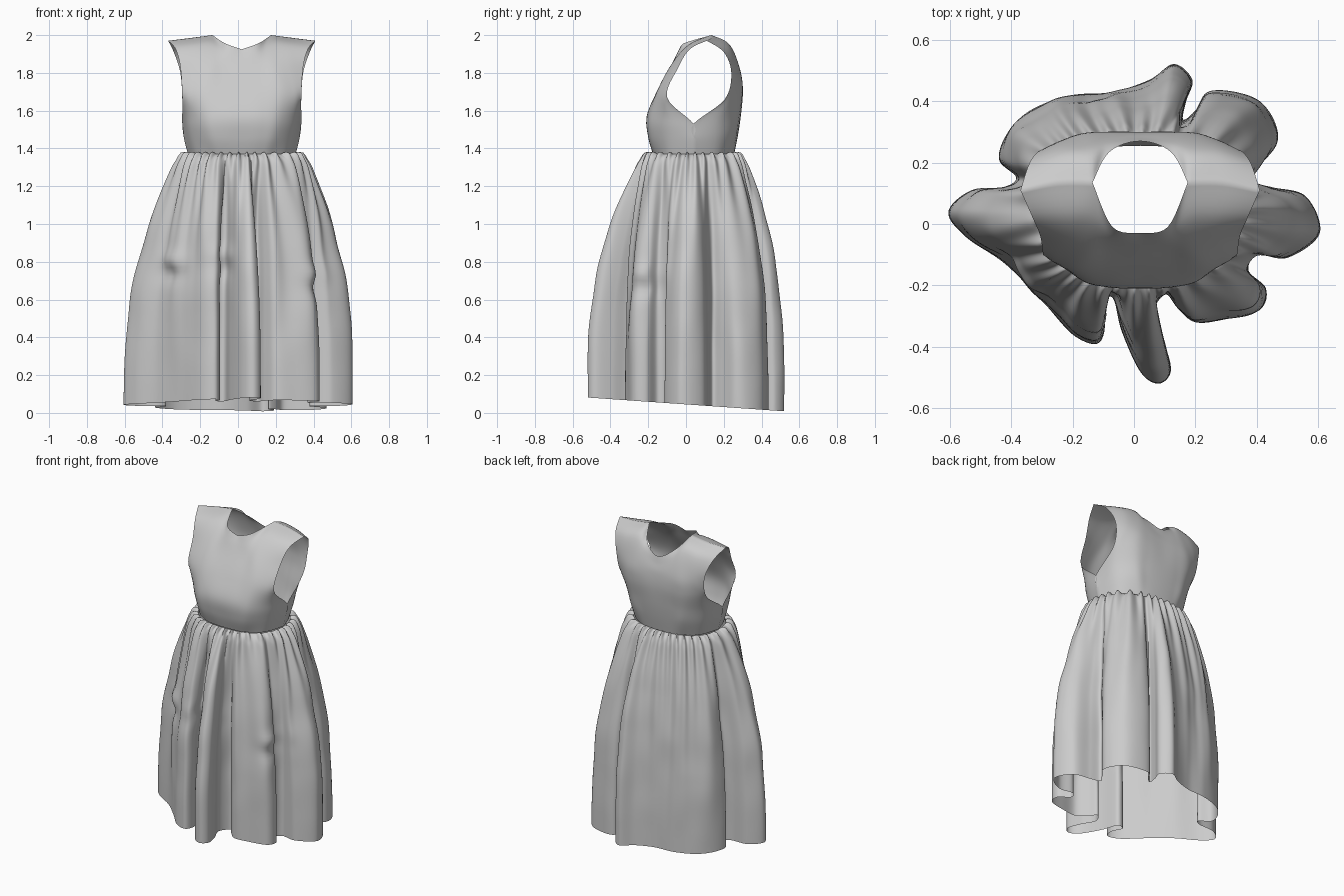
import bpy, bmesh, math
from mathutils import Vector, noise

if "Cube" in bpy.data.objects:
    bpy.data.objects.remove(bpy.data.objects["Cube"])

CX, CY = 0.02, 0.0375          # waist centre


def catmull(pts, n, closed=False):
    """Resample a point row with a smooth curve, n steps per span."""
    m, out = len(pts), []
    get = (lambda i: pts[i % m]) if closed else (lambda i: pts[min(max(i, 0), m - 1)])
    for i in range(m if closed else m - 1):
        a, b, c, d = get(i - 1), get(i), get(i + 1), get(i + 2)
        for k in range(n):
            t = k / n
            out.append(0.5 * (2 * b + (c - a) * t + (2 * a - 5 * b + 4 * c - d) * t * t
                              + (3 * b - a - 3 * c + d) * t ** 3))
    if not closed:
        out.append(pts[-1].copy())
    return out


def even(loop, n):
    """Respace a closed loop evenly by arc length."""
    ext = loop + [loop[0]]
    acc = [0.0]
    for a, b in zip(ext, ext[1:]):
        acc.append(acc[-1] + (b - a).length)
    out, k = [], 0
    for i in range(n):
        t = acc[-1] * i / n
        while acc[k + 1] < t:
            k += 1
        out.append(ext[k].lerp(ext[k + 1], (t - acc[k]) / (acc[k + 1] - acc[k])))
    return out


def add_grid(bm, rows, closed=False):
    vs = [[bm.verts.new(p) for p in r] for r in rows]
    n = len(rows[0])
    for a, b in zip(vs, vs[1:]):
        for i in range(n if closed else n - 1):
            j = (i + 1) % n
            bm.faces.new((a[i], a[j], b[j], b[i]))


def finish(bm, name):
    bmesh.ops.remove_doubles(bm, verts=bm.verts, dist=0.0004)
    bmesh.ops.recalc_face_normals(bm, faces=bm.faces)
    me = bpy.data.meshes.new(name)
    bm.to_mesh(me)
    bm.free()
    ob = bpy.data.objects.new(name, me)
    bpy.context.collection.objects.link(ob)
    bpy.ops.object.select_all(action='DESELECT')
    ob.select_set(True)
    bpy.context.view_layer.objects.active = ob
    bpy.ops.object.shade_smooth_by_angle(angle=math.radians(60))
    return ob


# Bodice half panels: rows from waist to shoulder, columns from centre to side / armhole
front = [
    [(0, -.175, 1.37), (.09, -.17, 1.37), (.155, -.152, 1.37), (.24, -.088, 1.37), (.285, .04, 1.37)],
    [(0, -.2, 1.46), (.1, -.197, 1.46), (.18, -.175, 1.46), (.265, -.09, 1.46), (.305, .04, 1.45)],
    [(0, -.208, 1.57), (.11, -.203, 1.57), (.2, -.178, 1.56), (.285, -.09, 1.55), (.315, .04, 1.53)],
    [(0, -.155, 1.7), (.1, -.155, 1.7), (.2, -.15, 1.7), (.28, -.125, 1.68), (.315, -.10, 1.67)],
    [(0, -.085, 1.83), (.1, -.083, 1.83), (.17, -.08, 1.84), (.25, -.065, 1.835), (.325, -.04, 1.83)],
    [(0, -.055, 1.885), (.09, -.045, 1.9), (.16, .015, 1.95), (.25, .02, 1.945), (.35, .02, 1.925)],
    [(0, -.03, 1.925), (.09, -.01, 1.957), (.155, .135, 2.0), (.27, .135, 1.985), (.39, .11, 1.97)],
]
back = [
    [(0, .255, 1.37), (.09, .25, 1.37), (.155, .23, 1.37), (.24, .165, 1.37), (.285, .04, 1.37)],
    [(0, .275, 1.47), (.1, .27, 1.47), (.18, .255, 1.47), (.265, .175, 1.46), (.305, .04, 1.45)],
    [(0, .29, 1.57), (.11, .285, 1.57), (.2, .265, 1.56), (.285, .18, 1.55), (.315, .04, 1.53)],
    [(0, .3, 1.68), (.1, .3, 1.68), (.2, .29, 1.68), (.285, .245, 1.68), (.315, .205, 1.66)],
    [(0, .295, 1.77), (.1, .295, 1.78), (.18, .29, 1.79), (.26, .27, 1.79), (.325, .24, 1.8)],
    [(0, .28, 1.83), (.1, .265, 1.88), (.16, .235, 1.945), (.26, .23, 1.93), (.36, .2, 1.91)],
    [(0, .27, 1.87), (.1, .235, 1.925), (.155, .135, 2.0), (.27, .135, 1.985), (.39, .11, 1.97)],
]
bm = bmesh.new()
for panel in (front, back):
    rows = []
    for r in panel:
        full = [Vector((x + CX, y, z)) for x, y, z in [(-x, y, z) for x, y, z in r[:0:-1]] + r]
        if r is panel[-1]:      # corners at the neck; the front neckline is a V
            cuts = [0, 2, 4, 6, 8] if panel is front else [0, 2, 6, 8]
            row = [full[0]]
            for a, b in zip(cuts, cuts[1:]):
                row += catmull(full[a:b + 1], 6)[1:]
        else:
            row = catmull(full, 6)
        rows.append(row)
    cols = [catmull(list(c), 6) for c in zip(*rows)]
    add_grid(bm, [list(r) for r in zip(*cols)])
finish(bm, "bodice")

# Skirt hem outline seen from above, with its deep folds
hem_pts = [
    (.605, -.03), (.56, .09), (.45, .12), (.38, .14), (.41, .19), (.465, .26), (.46, .33), (.41, .40),
    (.33, .43), (.24, .43), (.2, .37), (.16, .34), (.17, .40), (.19, .47), (.13, .52), (.05, .47),
    (-.07, .43), (-.2, .42), (-.33, .375), (-.41, .3), (-.44, .21), (-.38, .15), (-.42, .12), (-.53, .11),
    (-.605, .04), (-.55, -.04), (-.42, -.13), (-.3, -.25), (-.2, -.36), (-.12, -.39), (-.095, -.33),
    (-.12, -.25), (-.07, -.24), (-.04, -.35), (.02, -.48), (.08, -.52), (.12, -.48), (.1, -.39),
    (.06, -.29), (.1, -.22), (.14, -.27), (.2, -.32), (.3, -.31), (.41, -.28), (.43, -.21),
    (.37, -.15), (.4, -.10), (.5, -.11)]
N = 640
hem = even(catmull([Vector(p) for p in hem_pts], 14, closed=True), N)

# Smoothed, unwrapped polar angle links each hem point to the waist
ang, prev = [], None
for p in hem:
    a = math.atan2(p.y - CY, p.x - CX)
    if prev is not None:
        a += 2 * math.pi * round((prev - a) / (2 * math.pi))
    ang.append(a)
    prev = a
W = 34
smooth = [sum(ang[(i + k) % N] + 2 * math.pi * ((i + k) // N) for k in range(-W, W + 1)) / (2 * W + 1)
          for i in range(N)]


def waist(a):
    c, s = math.cos(a), math.sin(a)
    r = (abs(c / .285) ** 2.4 + abs(s / .218) ** 2.4) ** (-1 / 2.4)
    return Vector((CX + c * r, CY + s * r))


# Pinched creases halfway down the skirt: x, y, z
creases = [(.44, -.22, .70), (-.34, -.16, .77), (-.06, -.28, .8)]

ROWS = 64
rows = []
for j in range(ROWS + 1):
    s = (j / ROWS) ** 1.5
    flare = 1 - (1 - s) ** 2.5
    puff = .045 * (1 - math.exp(-s * 80)) * (1 - s) ** 2
    fine = .013 * (1 - math.exp(-s * 70)) * math.exp(-s * 5)
    broad = .055 * s ** .6 * (1 - s) ** 1.5
    row = []
    for i in range(N):
        a, h = smooth[i], hem[i]
        d = Vector((math.cos(a), math.sin(a)))
        rip = math.sin(34 * a + 2 * math.sin(3 * a) + 1.2 * math.sin(5 * a + 4 * s))
        fold = math.sin(15 * a + 1 + 1.3 * math.sin(2 * a + 2 * s))
        p = waist(a).lerp(h, flare) + d * (puff + fine * rip + broad * fold * .6)
        zh = .045 - .07 * h.y
        z = 1.37 - (1.37 - zh) * s + .022 * max(rip, 0) * math.exp(-((s - .01) / .01) ** 2) * (j > 0)
        n = noise.noise(Vector((p.x * 6, p.y * 6, z * 4)))
        p += d * .012 * n * math.sin(math.pi * min(s * 1.1, 1))
        for x, y, cz in creases:
            g = math.exp(-((p.x - x) ** 2 + (p.y - y) ** 2) / .008)
            u = (z - cz) / .06
            p += d * .04 * g * u * math.exp(-u * u)
        row.append(Vector((p.x, p.y, z)))
    rows.append(row)
bm = bmesh.new()
add_grid(bm, rows, closed=True)
finish(bm, "gathered_skirt")
